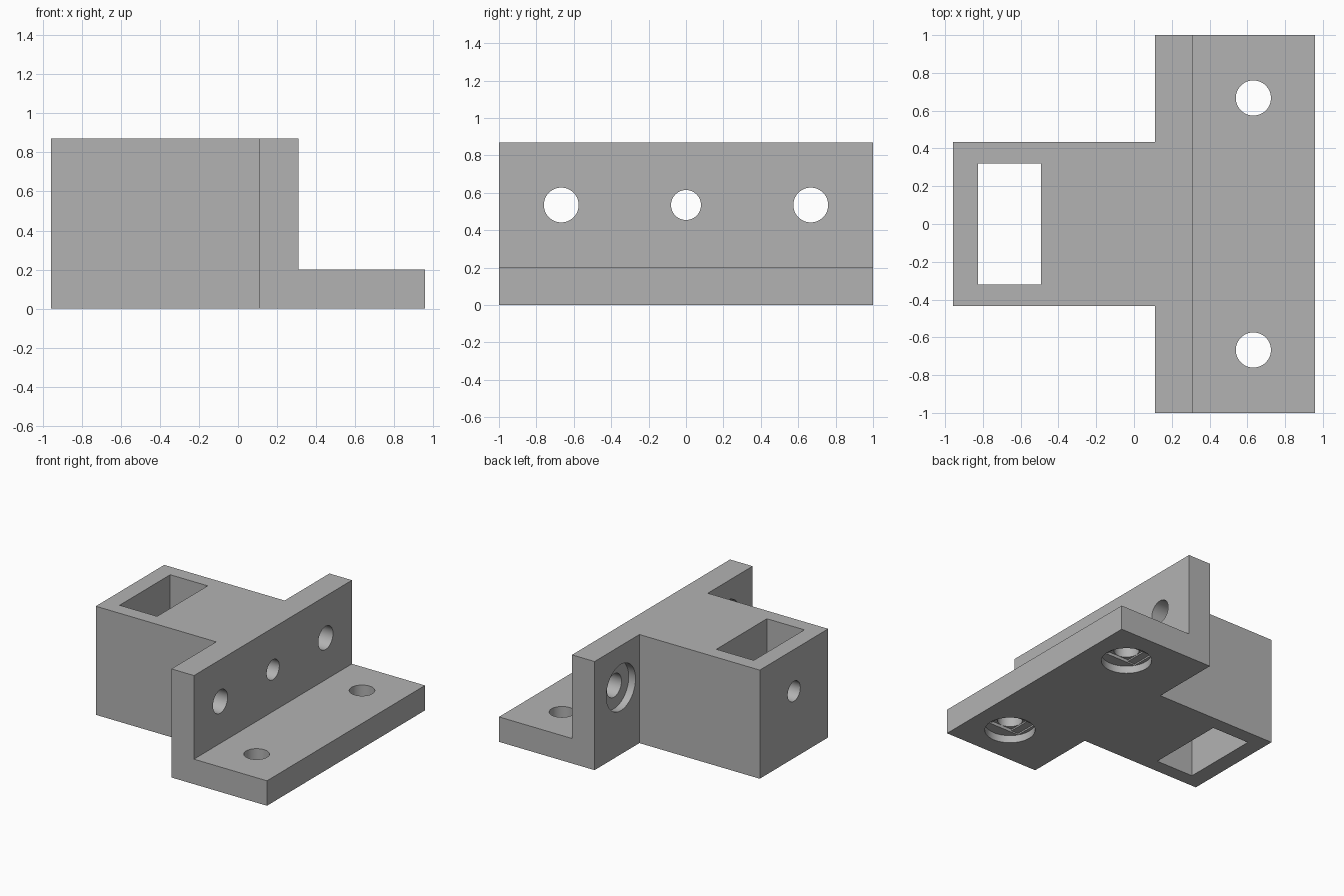
import bpy, bmesh, math
from mathutils import Matrix, Vector

cube = bpy.data.objects.get("Cube")
if cube:
    bpy.data.objects.remove(cube, do_unlink=True)

HEIGHT, BASE_T = 0.87, 0.2
X_BACK, X_PLATE, X_STEP, X_FRONT = -0.957, 0.11, 0.31, 0.957
BLOCK_HALF = 0.433
HOLE_R, BORE_R, AXLE_R = 0.093, 0.185, 0.08
HOLE_Y, HOLE_Z, HOLE_X = 0.667, 0.535, 0.632
BORE_D, LAYER = 0.06, 0.012

grey = bpy.data.materials.new("plain grey")
grey.use_nodes = True
colour = (0.45, 0.45, 0.45, 1)
grey.diffuse_color = colour
grey.node_tree.nodes["Principled BSDF"].inputs["Base Color"].default_value = colour


def make_object(name, bm):
    bmesh.ops.recalc_face_normals(bm, faces=bm.faces[:])
    mesh = bpy.data.meshes.new(name)
    bm.to_mesh(mesh)
    bm.free()
    mesh.materials.append(grey)
    obj = bpy.data.objects.new(name, mesh)
    bpy.context.collection.objects.link(obj)
    return obj


def box(name, low, high):
    low, high = Vector(low), Vector(high)
    bm = bmesh.new()
    place = Matrix.Translation((low + high) / 2) @ Matrix.Diagonal((*(high - low), 1))
    bmesh.ops.create_cube(bm, size=1, matrix=place)
    return make_object(name, bm)


def cylinder(name, start, end, radius):
    start, end = Vector(start), Vector(end)
    axis = end - start
    turn = Vector((0, 0, 1)).rotation_difference(axis).to_matrix().to_4x4()
    bm = bmesh.new()
    bmesh.ops.create_cone(bm, cap_ends=True, segments=64, radius1=radius, radius2=radius,
                          depth=axis.length, matrix=Matrix.Translation((start + end) / 2) @ turn)
    return make_object(name, bm)


# T-shaped body: half outline mirrored across y, then extruded upward
half = [(X_BACK, BLOCK_HALF), (X_PLATE, BLOCK_HALF), (X_PLATE, 1), (X_FRONT, 1)]
outline = half + [(x, -y) for x, y in reversed(half)]
bm = bmesh.new()
face = bm.faces.new([bm.verts.new((x, y, 0)) for x, y in outline])
top = bmesh.ops.extrude_face_region(bm, geom=[face])["geom"]
bmesh.ops.translate(bm, vec=(0, 0, HEIGHT),
                    verts=[v for v in top if isinstance(v, bmesh.types.BMVert)])
body = make_object("mounting_bracket", bm)

# Step above the base flange, and the open pocket
cutters = [
    box("step_cutter", (X_STEP, -2, BASE_T), (2, 2, 2)),
    box("pocket_cutter", (-0.825, -0.32, -1), (-0.493, 0.32, 2)),
    cylinder("axle_cutter", (-2, 0, HOLE_Z), (2, 0, HOLE_Z), AXLE_R),
]

# Counterbored screw holes on both sides
for side in (-1, 1):
    y = side * HOLE_Y
    w = HOLE_R + 0.002
    # Upright plate holes, bored from the rear
    cutters.append(cylinder("plate_hole_cutter", (0, y, HOLE_Z), (1, y, HOLE_Z), HOLE_R))
    cutters.append(cylinder("plate_bore_cutter", (0, y, HOLE_Z),
                            (X_PLATE + BORE_D, y, HOLE_Z), BORE_R))
    # Base holes, bored from below with two thin bridging steps
    cutters.append(cylinder("base_hole_cutter", (HOLE_X, y, -1), (HOLE_X, y, 1), HOLE_R))
    cutters.append(cylinder("base_bore_cutter", (HOLE_X, y, -1), (HOLE_X, y, BORE_D), BORE_R))
    for level, reach in ((1, 0.158), (2, w)):
        cutters.append(box("bridge_cutter", (HOLE_X - reach, y - w, -0.5),
                           (HOLE_X + reach, y + w, BORE_D + level * LAYER)))

for cutter in cutters:
    cutter.hide_render = True
    cut = body.modifiers.new(cutter.name, "BOOLEAN")
    cut.operation = "DIFFERENCE"
    cut.solver = "EXACT"
    cut.object = cutter

# Bake the cuts and drop the cutters
bpy.context.view_layer.update()
graph = bpy.context.evaluated_depsgraph_get()
finished = bpy.data.meshes.new_from_object(body.evaluated_get(graph))
body.modifiers.clear()
body.data = finished
finished.materials.clear()
finished.materials.append(grey)
for poly in finished.polygons:
    poly.material_index = 0
for cutter in cutters:
    bpy.data.objects.remove(cutter, do_unlink=True)

# Smooth hole walls, crisp edges
for obj in bpy.context.selected_objects:
    obj.select_set(False)
body.select_set(True)
bpy.context.view_layer.objects.active = body
bpy.ops.object.shade_smooth_by_angle(angle=math.radians(30))
